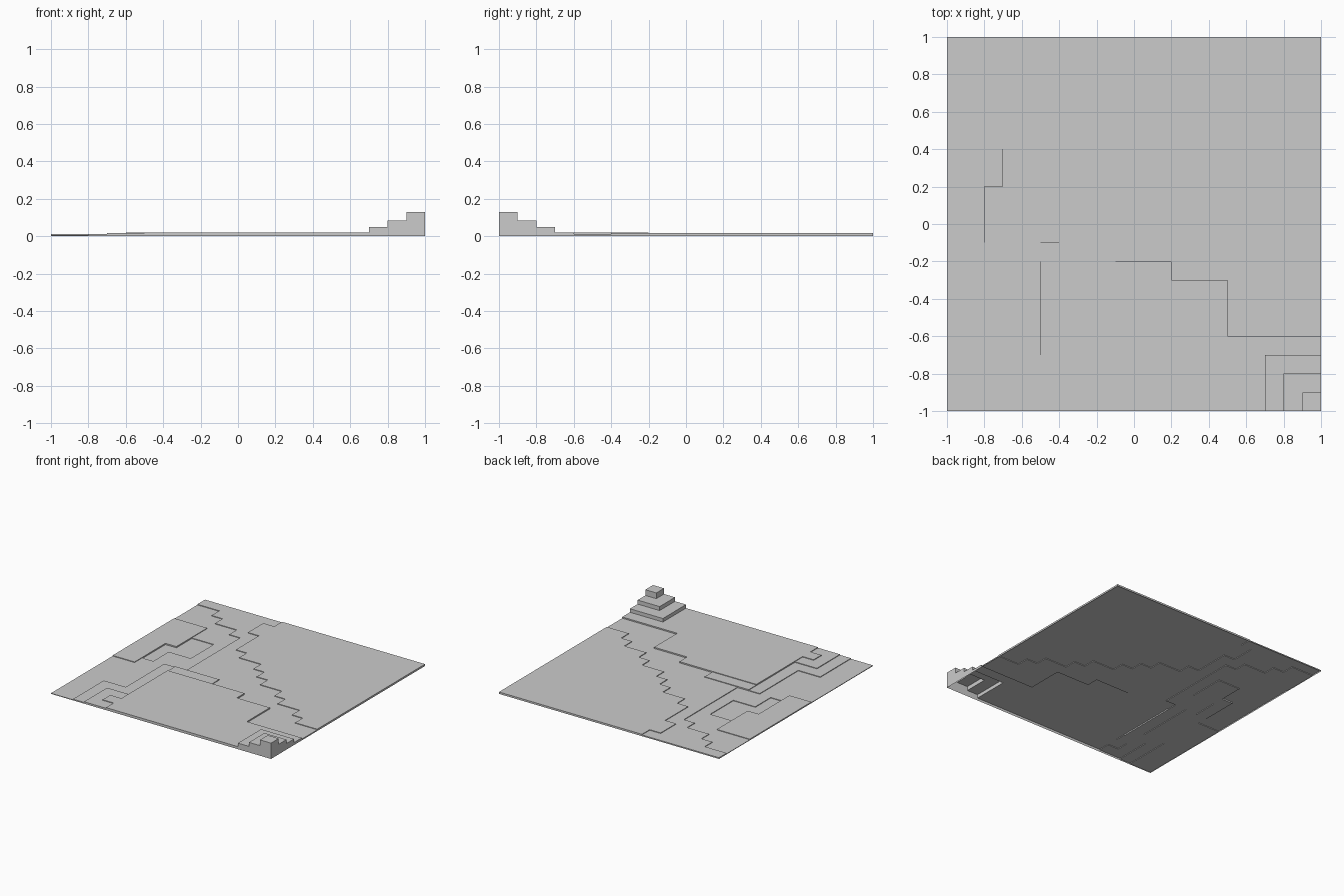
import bpy
import bmesh

cube = bpy.data.objects.get("Cube")
if cube:
    bpy.data.objects.remove(cube, do_unlink=True)

HALF = 10            # cells from the centre to the edge
CELL = 1 / HALF
STEP = 0.0052        # height of one low terrace

stone = bpy.data.materials.new("light_grey")
stone.use_nodes = True
grey = (0.6, 0.6, 0.6, 1)
stone.diffuse_color = grey
stone.node_tree.nodes["Principled BSDF"].inputs["Base Color"].default_value = grey

heights = {}


def paint(height, left, right, front=-HALF, back=HALF):
    """Set the height of a rectangle of cells."""
    for i in range(left, right):
        for j in range(front, back):
            heights[i, j] = height


def paint_stairs(height, steps):
    """Fill everything behind a stepped line of (left, front) corners."""
    for left, front in steps:
        paint(height, left, HALF, front)


# Low ground
paint(STEP, -HALF, HALF)

# Middle terrace, then the higher terrace at the back
middle, upper, top = STEP * 2, STEP * 3, STEP * 4
paint_stairs(middle, [(-10, 9), (-8, 8), (-7, 7), (-5, 6), (-4, -10)])
paint(upper, -4, -3, front=7, back=9)
paint_stairs(upper, [(-3, 4), (-2, 3), (0, 2), (1, 1), (2, 0),
                     (4, -1), (5, -2), (7, -3), (8, -4)])

# Front terraces
paint(middle, -8, -5, back=-6)
paint(middle, -6, -5, back=-1)
paint(upper, -7, -5, back=-7)
paint(upper, -5, -1, back=-1)
paint(top, -6, -5, front=-9, back=-8)
paint(top, -5, 2, back=-2)
paint(top, 2, 5, back=-3)
paint(top, 5, HALF, back=-6)

# Raised bank and hollow on the side
paint(middle, -HALF, -8, front=-2, back=6)
paint(middle, -8, -7, front=2, back=6)
paint(0, -8, -7, front=-1, back=2)
paint(0, -7, -5, front=1, back=4)

# Stepped corner mound
for inset, height in ((7, 0.05), (8, 0.083), (9, 0.13)):
    paint(height, inset, HALF, back=-inset)


def build_sheet(name, belongs):
    """Make an open-bottomed stepped surface from the chosen cells."""
    bm = bmesh.new()

    def quad(points):
        bm.faces.new([bm.verts.new(p) for p in points])

    for (i, j), z in heights.items():
        if not belongs(i, j):
            continue
        x, y = i * CELL, j * CELL
        corners = [(x, y), (x + CELL, y), (x + CELL, y + CELL), (x, y + CELL)]
        quad([(cx, cy, z) for cx, cy in corners])
        # Risers drop from the higher cell to its neighbour or the ground
        for k, (di, dj) in enumerate(((0, -1), (1, 0), (0, 1), (-1, 0))):
            low = heights.get((i + di, j + dj), 0)
            if low < z:
                a, b = corners[k], corners[(k + 1) % 4]
                quad([(*a, low), (*b, low), (*b, z), (*a, z)])

    bmesh.ops.remove_doubles(bm, verts=bm.verts, dist=STEP / 50)
    bmesh.ops.dissolve_limit(bm, angle_limit=0.01, verts=bm.verts, edges=bm.edges)
    mesh = bpy.data.meshes.new(name)
    bm.to_mesh(mesh)
    bm.free()
    mesh.materials.append(stone)
    obj = bpy.data.objects.new(name, mesh)
    bpy.context.collection.objects.link(obj)


def in_mound(i, j):
    return i >= 7 and j < -7


build_sheet("terraced_ground", lambda i, j: not in_mound(i, j))
build_sheet("corner_mound", in_mound)
